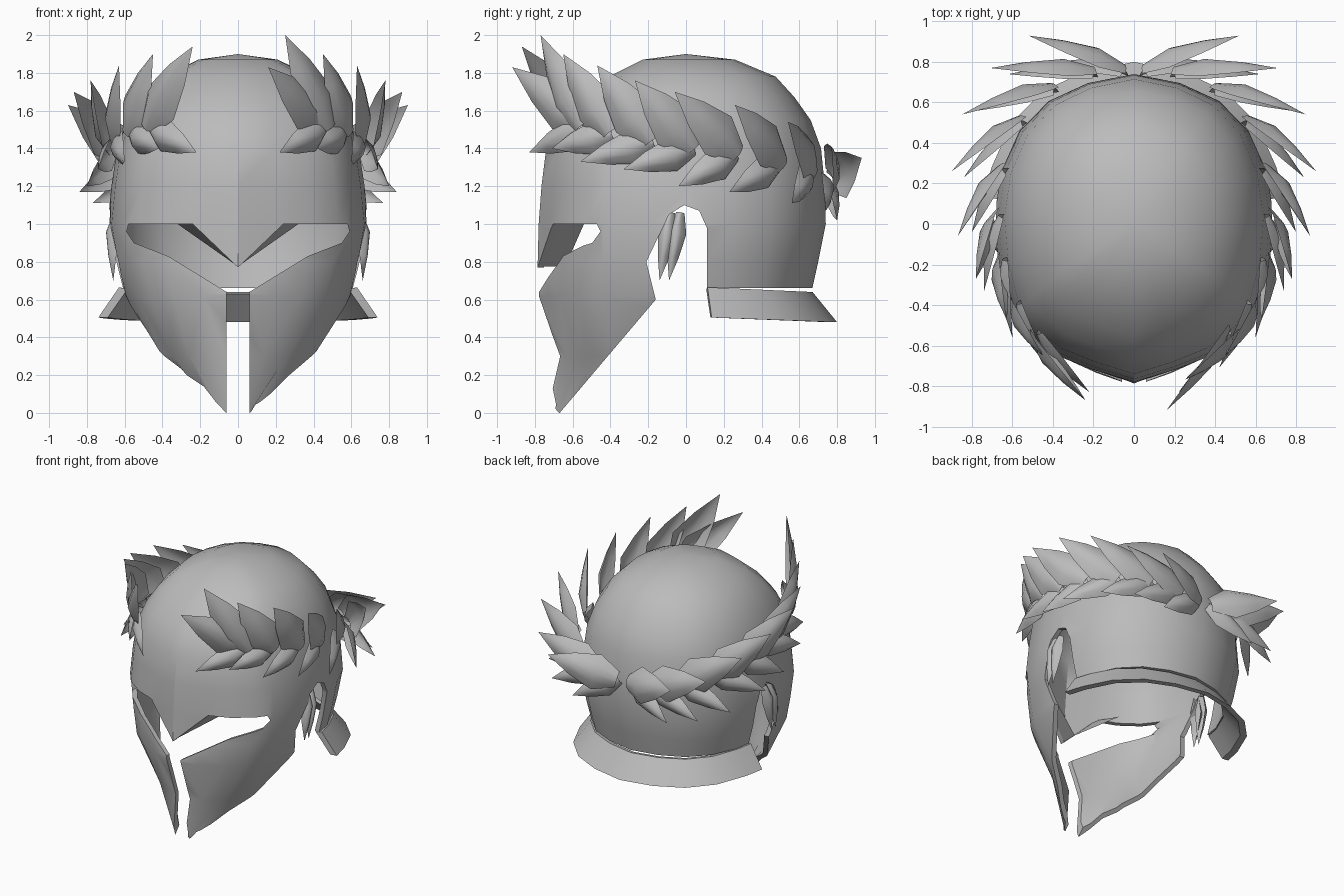
import bpy, bmesh, math
from mathutils import Vector

cube = bpy.data.objects.get("Cube")
if cube:
    bpy.data.objects.remove(cube, do_unlink=True)

steel = bpy.data.materials.new("grey_steel")
steel.use_nodes = True
steel.diffuse_color = (0.5, 0.5, 0.5, 1)
steel.node_tree.nodes["Principled BSDF"].inputs["Base Color"].default_value = (0.5, 0.5, 0.5, 1)


def make_object(name, bm):
    mesh = bpy.data.meshes.new(name)
    bm.to_mesh(mesh)
    bm.free()
    mesh.materials.append(steel)
    obj = bpy.data.objects.new(name, mesh)
    bpy.context.collection.objects.link(obj)
    return obj


def apply_modifiers(obj):
    graph = bpy.context.evaluated_depsgraph_get()
    graph.update()
    mesh = bpy.data.meshes.new_from_object(obj.evaluated_get(graph))
    obj.modifiers.clear()
    obj.data = mesh


def smooth(obj, degrees):
    bpy.ops.object.select_all(action='DESELECT')
    obj.select_set(True)
    bpy.context.view_layer.objects.active = obj
    bpy.ops.object.shade_smooth_by_angle(angle=math.radians(degrees))


def prism(name, outline, start, end):
    """Extrude an outline of 3D points from one offset to another."""
    bm = bmesh.new()
    low = [bm.verts.new(Vector(p) + Vector(start)) for p in outline]
    high = [bm.verts.new(Vector(p) + Vector(end)) for p in outline]
    bm.faces.new(low)
    bm.faces.new(high[::-1])
    for i in range(len(low)):
        j = (i + 1) % len(low)
        bm.faces.new((low[j], low[i], high[i], high[j]))
    bmesh.ops.recalc_face_normals(bm, faces=bm.faces)
    return make_object(name, bm)


# Plan of the helmet: half outline from the front ridge to the back
half_plan = [(0, -1), (.3, -.92), (.56, -.83), (.76, -.7), (.88, -.56), (.97, -.25),
             (1, .05), (.95, .35), (.82, .62), (.61, .82), (.33, .94), (0, 1)]
plan = half_plan + [(-x, y) for x, y in half_plan[-2:0:-1]]

# Helmet levels: height, half width, front depth, back depth
levels = [(0, .15, .76, .5), (.3, .46, .69, .58), (.62, .61, .8, .66),
          (.8, .655, .785, .7), (1, .69, .78, .74), (1.2, .67, .765, .735),
          (1.4, .64, .74, .715), (1.55, .585, .66, .66), (1.67, .51, .55, .575),
          (1.78, .4, .41, .475), (1.87, .21, .23, .26)]

# Helmet shell
bm = bmesh.new()
rings = [[bm.verts.new((x * w, y * (f if y < 0 else b), z)) for x, y in plan]
         for z, w, f, b in levels]
count = len(plan)
for low, high in zip(rings, rings[1:]):
    for i in range(count):
        j = (i + 1) % count
        bm.faces.new((low[i], low[j], high[j], high[i]))
crown = bm.verts.new((0, 0, 1.9))
for i in range(count):
    bm.faces.new((rings[-1][i], rings[-1][(i + 1) % count], crown))
bmesh.ops.recalc_face_normals(bm, faces=bm.faces)
shell = make_object("helmet_shell", bm)
wall = shell.modifiers.new("wall", 'SOLIDIFY')
wall.thickness = .035
wall.offset = -1

# Face opening: eyes with a pointed brow, and the gap between the cheek guards
eye = [(.24, 1), (.58, 1), (.59, .96), (.55, .9), (.37, .83), (.06, .64), (.06, -.2)]
face = [(0, .77)] + eye + [(-x, z) for x, z in eye[::-1]]
face_cutter = prism("face_cutter", [(x, 0, z) for x, z in face], (0, -1.2, 0), (0, -.3, 0))

# Ear arches, the lower cheek edges and the open nape
ear = [(-.83, -.2), (1, -.2), (1, .66), (.11, .66), (.11, .98), (.07, 1.07),
       (-.01, 1.1), (-.09, 1.05), (-.21, .8), (-.16, .6), (-.66, .01)]
ear_cutter = prism("ear_cutter", [(0, y, z) for y, z in ear], (-1, 0, 0), (1, 0, 0))

for cutter in (face_cutter, ear_cutter):
    cutter.hide_render = True
    mod = shell.modifiers.new("cut", 'BOOLEAN')
    mod.operation = 'DIFFERENCE'
    mod.solver = 'EXACT'
    mod.object = cutter
apply_modifiers(shell)
for cutter in (face_cutter, ear_cutter):
    bpy.data.objects.remove(cutter, do_unlink=True)
smooth(shell, 32)

# Sloping underside of the brow point
bm = bmesh.new()
front = [bm.verts.new(p) for p in ((-.23, -.69, 1), (0, -.76, .775), (.23, -.69, 1))]
back = [bm.verts.new(p) for p in ((-.32, -.54, 1), (0, -.64, .775), (.32, -.54, 1))]
for i in range(2):
    bm.faces.new((front[i], front[i + 1], back[i + 1], back[i]))
bmesh.ops.recalc_face_normals(bm, faces=bm.faces)
make_object("brow_underside", bm)

# Flared neck guard, a closed four-sided profile swept round the nape
bm = bmesh.new()
arc = [(1, .17)] + half_plan[7:]
arc += [(-x, y) for x, y in arc[-2::-1]]
profile = [(.63, .67, .67), (.74, .8, .51), (.69, .76, .51), (.585, .63, .66)]
sections = [[bm.verts.new((x * w, y * d, z - y * .03)) for w, d, z in profile] for x, y in arc]
for a, b in zip(sections, sections[1:]):
    for i in range(4):
        j = (i + 1) % 4
        bm.faces.new((a[i], a[j], b[j], b[i]))
bm.faces.new(sections[0])
bm.faces.new(sections[-1])
bmesh.ops.recalc_face_normals(bm, faces=bm.faces)
smooth(make_object("neck_guard", bm), 25)


def leaf(name, base, tip, width, tilt, side):
    """Cupped pointed leaf facing outward, from base to tip."""
    base, tip = Vector(base), Vector(tip)
    mid = (base + tip) / 2
    along = (tip - base).normalized()
    out = Vector((mid.x, mid.y, 0)).normalized() + Vector((0, 0, tilt))
    across = along.cross(out).normalized()
    out = across.cross(along).normalized()
    flip = Vector((side, 1, 1))
    bm = bmesh.new()
    rows = []
    for t, w in ((0, .45), (.3, 1), (.65, .62)):
        centre = base.lerp(tip, t)
        rows.append([bm.verts.new((centre + across * width * w * s
                                   + out * .06 * w * (1 - s * s)) * flip)
                     for s in (-1, -.5, 0, .5, 1)])
    for a, b in zip(rows, rows[1:]):
        for i in range(4):
            bm.faces.new((a[i], a[i + 1], b[i + 1], b[i]))
    point = bm.verts.new(tip * flip)
    for i in range(4):
        bm.faces.new((rows[-1][i], rows[-1][i + 1], point))
    if side < 0:
        bmesh.ops.reverse_faces(bm, faces=bm.faces)
    smooth(make_object(name, bm), 60)


# Laurel wreath: stem points from the back round to the front, and leaf tips
stem = [(.05, .76, 1.22), (.2, .75, 1.24), (.4, .67, 1.28), (.56, .51, 1.32),
        (.65, .27, 1.37), (.67, .04, 1.4), (.65, -.18, 1.44), (.58, -.4, 1.48),
        (.48, -.55, 1.51), (.45, -.52, 1.5)]
upper_tips = [(.52, .93, 1.35), (.71, .77, 1.41), (.85, .54, 1.54), (.9, .26, 1.63),
              (.87, -.06, 1.7), (.78, -.27, 1.76), (.63, -.47, 1.84), (.45, -.65, 1.9)]
front_tips = {1: [(.25, -.77, 2), (.16, -.92, 1.83)], -1: [(.24, -.87, 1.94)]}
lower_tips = [(.4, .8, 1.02), (.62, .74, 1.07), (.77, .56, 1.11), (.84, .23, 1.17),
              (.8, -.04, 1.2), (.74, -.33, 1.29), (.6, -.56, 1.33), (.42, -.71, 1.4),
              (.22, -.83, 1.38)]
for side, word in ((1, "left"), (-1, "right")):
    for base, tip in zip(stem, upper_tips + front_tips[side]):
        leaf(f"{word}_upper_leaf", base, tip, .13, .35, side)
    for (x, y, z), tip in zip(stem, lower_tips):
        leaf(f"{word}_lower_leaf", (x * .96, y * .96, z), tip, .09, -.1, side)
    # Small hanging spikes at the front of the ear arch
    for shift in (0, -.05):
        leaf(f"{word}_ear_spike", (.63, shift - .03, 1.06), (.66, shift - .09, .7), .05, 0, side)
